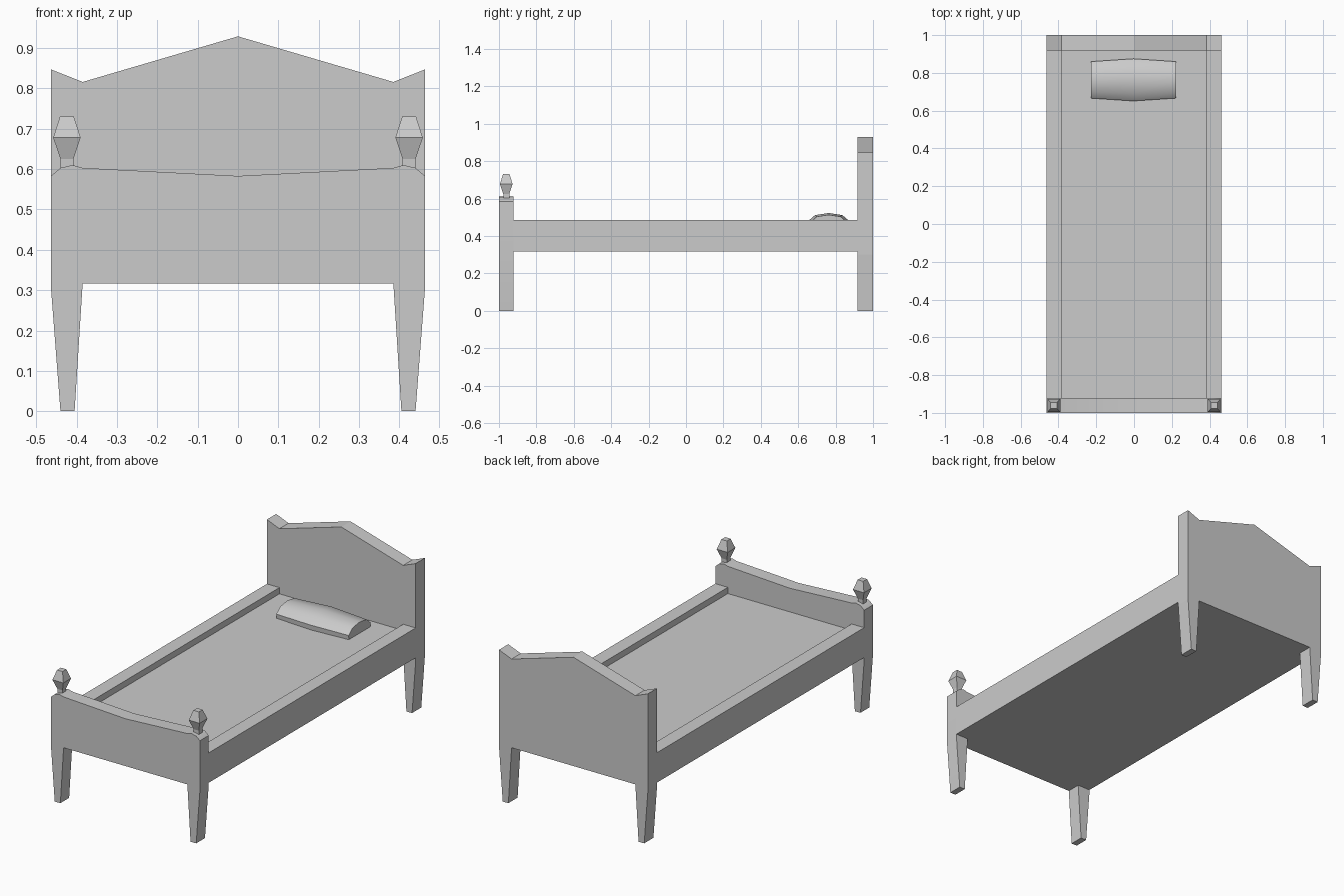
import bpy, bmesh, math

cube = bpy.data.objects.get("Cube")
if cube:
    bpy.data.objects.remove(cube, do_unlink=True)

grey = bpy.data.materials.new("plain_grey")
grey.use_nodes = True
colour = (0.6, 0.6, 0.6, 1)
grey.diffuse_color = colour
grey.node_tree.nodes["Principled BSDF"].inputs["Base Color"].default_value = colour

W, INNER, UNDER = 0.463, 0.385, 0.317   # half width, leg inner edge, underside height


def loft(name, rings, smooth=0):
    """Skin equal-length rings of points and cap both ends."""
    bm = bmesh.new()
    loops = [[bm.verts.new(p) for p in ring] for ring in rings]
    for a, b in zip(loops, loops[1:]):
        for i in range(len(a)):
            j = (i + 1) % len(a)
            bm.faces.new((a[i], a[j], b[j], b[i]))
    bm.faces.new(loops[0])
    bm.faces.new(loops[-1])
    bmesh.ops.recalc_face_normals(bm, faces=bm.faces)
    mesh = bpy.data.meshes.new(name)
    bm.to_mesh(mesh)
    bm.free()
    mesh.materials.append(grey)
    obj = bpy.data.objects.new(name, mesh)
    bpy.context.collection.objects.link(obj)
    if smooth:
        bpy.ops.object.select_all(action="DESELECT")
        obj.select_set(True)
        bpy.context.view_layer.objects.active = obj
        bpy.ops.object.shade_smooth_by_angle(angle=math.radians(smooth))
    return obj


def box(name, x0, x1, y0, y1, z0, z1):
    rect = [(x0, y0), (x1, y0), (x1, y1), (x0, y1)]
    return loft(name, [[(x, y, z) for x, y in rect] for z in (z0, z1)])


def end_board(name, top, y0, y1, smooth=0):
    """Board with two tapered legs; top runs from the centre to the outer edge."""
    half = top + [(W, 0.3), (0.44, 0), (0.405, 0), (INNER, UNDER)]
    outline = half + [(-x, z) for x, z in reversed(half) if x > 0]
    return loft(name, [[(x, y, z) for x, z in outline] for y in (y0, y1)], smooth)


# Headboard and footboard
end_board("headboard", [(0, 0.929), (INNER, 0.816), (W, 0.847)], 0.918, 1)
end_board("footboard", [(0, 0.583), (INNER, 0.603), (0.41, 0.61), (0.44, 0.603), (W, 0.583)],
          -1, -0.922, 30)

# Side rails and finials
for side, s in (("left", 1), ("right", -1)):
    box(side + "_rail", s * INNER, s * W, -0.922, 0.918, UNDER, 0.485)
    rings = []
    for r, z in ((0.016, 0.6), (0.016, 0.625), (0.034, 0.678), (0.017, 0.731)):
        rings.append([(s * 0.424 + a * r, -0.961 + b * r, z)
                      for a, b in ((-1, -1), (1, -1), (1, 1), (-1, 1))])
    loft(side + "_finial", rings)

# Mattress
box("mattress", -INNER, INNER, -0.922, 0.918, UNDER, 0.45)

# Pillow, fuller in the middle
section = [(-0.098, 0), (-0.1, 0.025), (-0.065, 0.055), (0, 0.065),
           (0.065, 0.055), (0.1, 0.025), (0.098, 0)]
loft("pillow", [[(x, 0.763 + y * k, 0.45 + z * k) for y, z in section]
                for x, k in ((-0.228, 0.97), (-0.003, 1.12), (0.222, 0.97))], 50)
